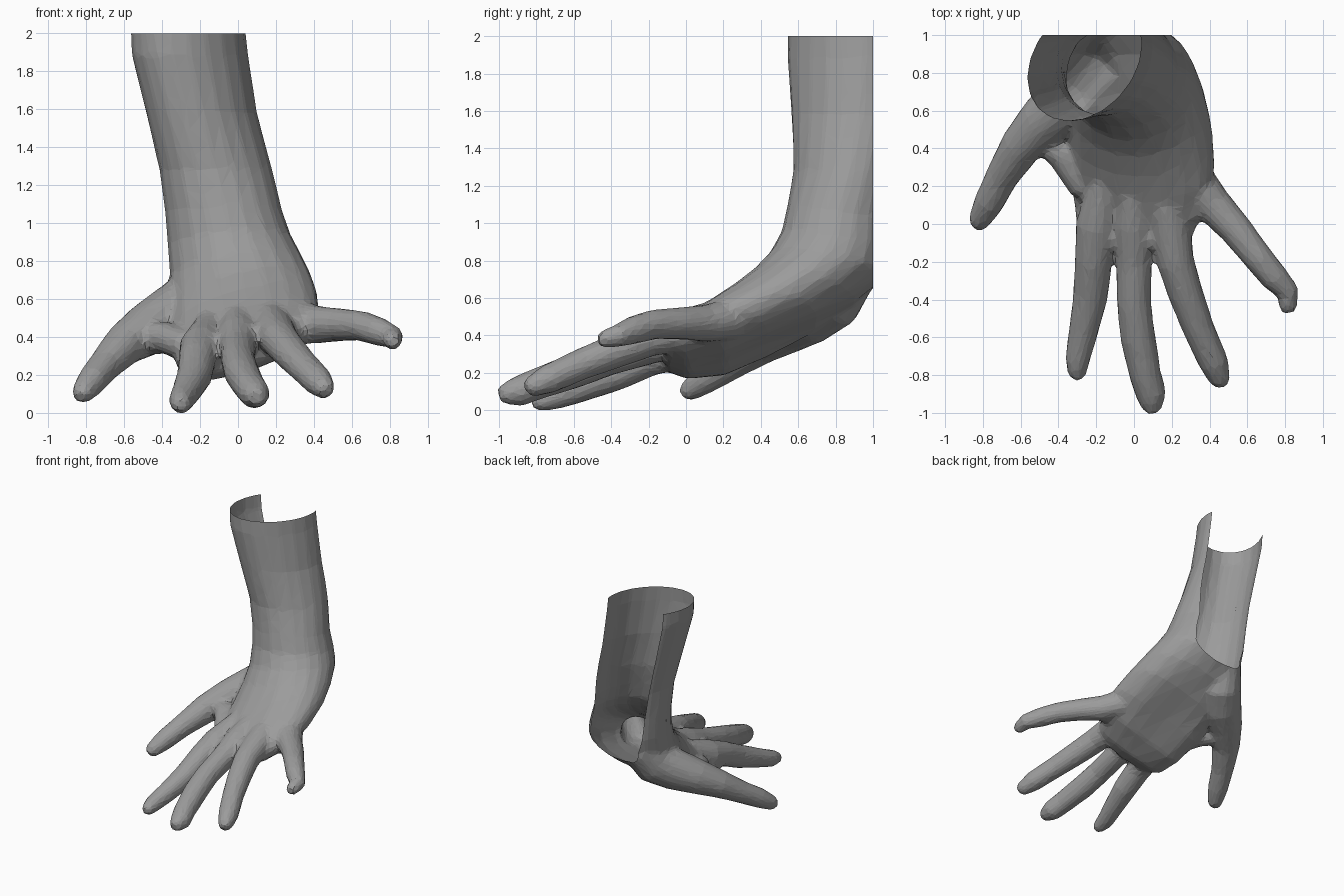
import bpy, bmesh, math
from mathutils import Vector

if "Cube" in bpy.data.objects:
    bpy.data.objects.remove(bpy.data.objects["Cube"])

SIDES = 20


def loft(bm, rings):
    """Closed tube through rings of equal point count, with fan caps."""
    loops = [[bm.verts.new(p) for p in ring] for ring in rings]
    n = len(loops[0])
    for a, b in zip(loops, loops[1:]):
        for i in range(n):
            j = (i + 1) % n
            bm.faces.new((a[i], a[j], b[j], b[i]))
    for loop in (loops[0], loops[-1]):
        mid = bm.verts.new(sum((v.co for v in loop), Vector()) / n)
        for i in range(n):
            bm.faces.new((loop[i], loop[(i + 1) % n], mid))


def body_ring(ty, tz, by, bz, xl, xr, skew, tilt, hollow):
    """Oval section from a front/top point to a back/bottom point."""
    cx, rx = (xl + xr) / 2, (xr - xl) / 2
    my, mz, hy, hz = (ty + by) / 2, (tz + bz) / 2, (ty - by) / 2, (tz - bz) / 2
    pts = []
    for i in range(SIDES):
        t = 2 * math.pi * i / SIDES
        c, s = math.cos(t), math.sin(t)
        d = s * (1 - hollow * s ** 4) if s < 0 else s
        pts.append(Vector((cx + rx * c, my + hy * d + skew * c,
                           mz + hz * d + tilt * rx * c)))
    return pts


def tube(bm, pts):
    """Round tube with varying radius and a rounded tip."""
    pos = [Vector(p[:3]) for p in pts]
    rad = [p[3] for p in pts]
    end = (pos[-1] - pos[-2]).normalized()
    pos.append(pos[-1] + end * rad[-1] * 0.7)
    rad.append(rad[-1] * 0.6)
    rings = []
    for i, p in enumerate(pos):
        d = pos[min(i + 1, len(pos) - 1)] - pos[max(i - 1, 0)]
        q = d.to_track_quat('Z', 'Y')
        rings.append([p + q @ Vector((math.cos(a), math.sin(a), 0)) * rad[i]
                      for a in (2 * math.pi * k / 14 for k in range(14))])
    loft(bm, rings)


bm = bmesh.new()

# forearm, wrist and palm: top y, z, bottom y, z, left, right, skew, tilt, hollow
loft(bm, [body_ring(*r) for r in (
    (.56, 2.12, 1.17, 2.12, -.57, .03, .09, 0, 0),
    (.555, 1.90, 1.17, 1.90, -.56, .055, .09, 0, 0),
    (.57, 1.60, 1.16, 1.60, -.485, .10, .07, 0, 0),
    (.575, 1.30, 1.13, 1.30, -.415, .18, .03, 0, 0),
    (.54, 1.10, 1.10, 1.05, -.385, .235, 0, 0, 0),
    (.51, .97, 1.10, .88, -.37, .28, 0, .08, 0),
    (.45, .86, 1.07, .73, -.36, .33, 0, .18, 0),
    (.36, .76, .93, .59, -.36, .38, 0, .22, .1),
    (.25, .67, .76, .46, -.36, .415, 0, .25, .25),
    (.12, .58, .50, .33, -.35, .43, 0, .28, .35),
    (.00, .50, .25, .23, -.32, .40, 0, .30, .3),
    (-.10, .43, .02, .21, -.30, .32, 0, .28, .1),
    (-.16, .39, -.10, .25, -.25, .27, 0, .25, 0))])

# thumb with its fleshy base
tube(bm, [(-.17, .90, .77, .14), (-.23, .78, .61, .17), (-.34, .66, .53, .165),
          (-.48, .54, .455, .14), (-.60, .41, .375, .112), (-.70, .25, .27, .088),
          (-.77, .11, .185, .08), (-.82, .015, .12, .06)])
# index finger
tube(bm, [(-.14, .3, .52, .06), (-.19, 0, .36, .12), (-.215, -.2, .295, .10),
          (-.23, -.38, .21, .094), (-.27, -.58, .13, .078),
          (-.30, -.72, .08, .067), (-.30, -.79, .06, .052)])
# middle finger
tube(bm, [(0, .3, .57, .06), (0, 0, .42, .11), (0, -.2, .355, .096),
          (0, -.42, .29, .092), (.02, -.6, .225, .094), (.06, -.8, .155, .086),
          (.09, -.9, .115, .082), (.095, -.96, .105, .062)])
# ring finger
tube(bm, [(.14, .3, .59, .06), (.19, 0, .45, .11), (.22, -.2, .40, .10),
          (.27, -.36, .34, .094), (.34, -.55, .265, .085), (.42, -.73, .185, .08),
          (.455, -.82, .145, .06)])
# little finger
tube(bm, [(.22, .40, .56, .09), (.32, .23, .50, .11), (.42, .1, .48, .10),
          (.54, -.03, .48, .088), (.65, -.17, .475, .08), (.74, -.28, .445, .077),
          (.815, -.36, .415, .062), (.815, -.44, .395, .05)])
# webs between the fingers and beside the thumb
tube(bm, [(-.2, -.06, .33, .085), (0, -.07, .385, .085), (.2, -.06, .43, .085)])
tube(bm, [(.2, .05, .45, .09), (.38, .12, .47, .09)])
tube(bm, [(-.50, .49, .41, .09), (-.38, .37, .41, .085), (-.27, .2, .37, .08)])

bmesh.ops.recalc_face_normals(bm, faces=bm.faces)
mesh = bpy.data.meshes.new("hand")
bm.to_mesh(mesh)
bm.free()
hand = bpy.data.objects.new("hand", mesh)
bpy.context.collection.objects.link(hand)

# fuse the parts into one skin and reduce it to facets
m = hand.modifiers.new("fuse", 'REMESH')
m.mode, m.voxel_size = 'VOXEL', 0.016
m = hand.modifiers.new("soften", 'SMOOTH')
m.factor, m.iterations = 0.5, 10
m = hand.modifiers.new("facets", 'DECIMATE')
m.ratio = 0.06
bpy.context.view_layer.update()
deps = bpy.context.evaluated_depsgraph_get()
skin = bpy.data.meshes.new_from_object(hand.evaluated_get(deps))
hand.modifiers.clear()
hand.data = skin

# stand on the ground, then slice the forearm open at the back and top
bm = bmesh.new()
bm.from_mesh(skin)
low = min(v.co.z for v in bm.verts)
bmesh.ops.translate(bm, verts=bm.verts, vec=(0, 0, -low))
for co, no in (((0, 1, 0), (0, 1, 0)), ((0, 0, 2), (0, 0, 1))):
    bmesh.ops.bisect_plane(bm, geom=bm.verts[:] + bm.edges[:] + bm.faces[:],
                           plane_co=co, plane_no=no, clear_outer=True)

# keep only the outer skin, dropping any loose scraps inside
todo, islands = set(bm.verts), []
while todo:
    stack, island = [todo.pop()], []
    while stack:
        v = stack.pop()
        island.append(v)
        for e in v.link_edges:
            w = e.other_vert(v)
            if w in todo:
                todo.remove(w)
                stack.append(w)
    islands.append(island)
islands.sort(key=len)
for island in islands[:-1]:
    bmesh.ops.delete(bm, geom=island, context='VERTS')
for f in bm.faces:
    f.smooth = False
    f.material_index = 0
bm.to_mesh(skin)
bm.free()

grey = bpy.data.materials.new("mid grey")
grey.diffuse_color = (0.33, 0.33, 0.33, 1)
grey.use_nodes = True
grey.node_tree.nodes["Principled BSDF"].inputs["Base Color"].default_value = grey.diffuse_color
skin.materials.clear()
skin.materials.append(grey)
